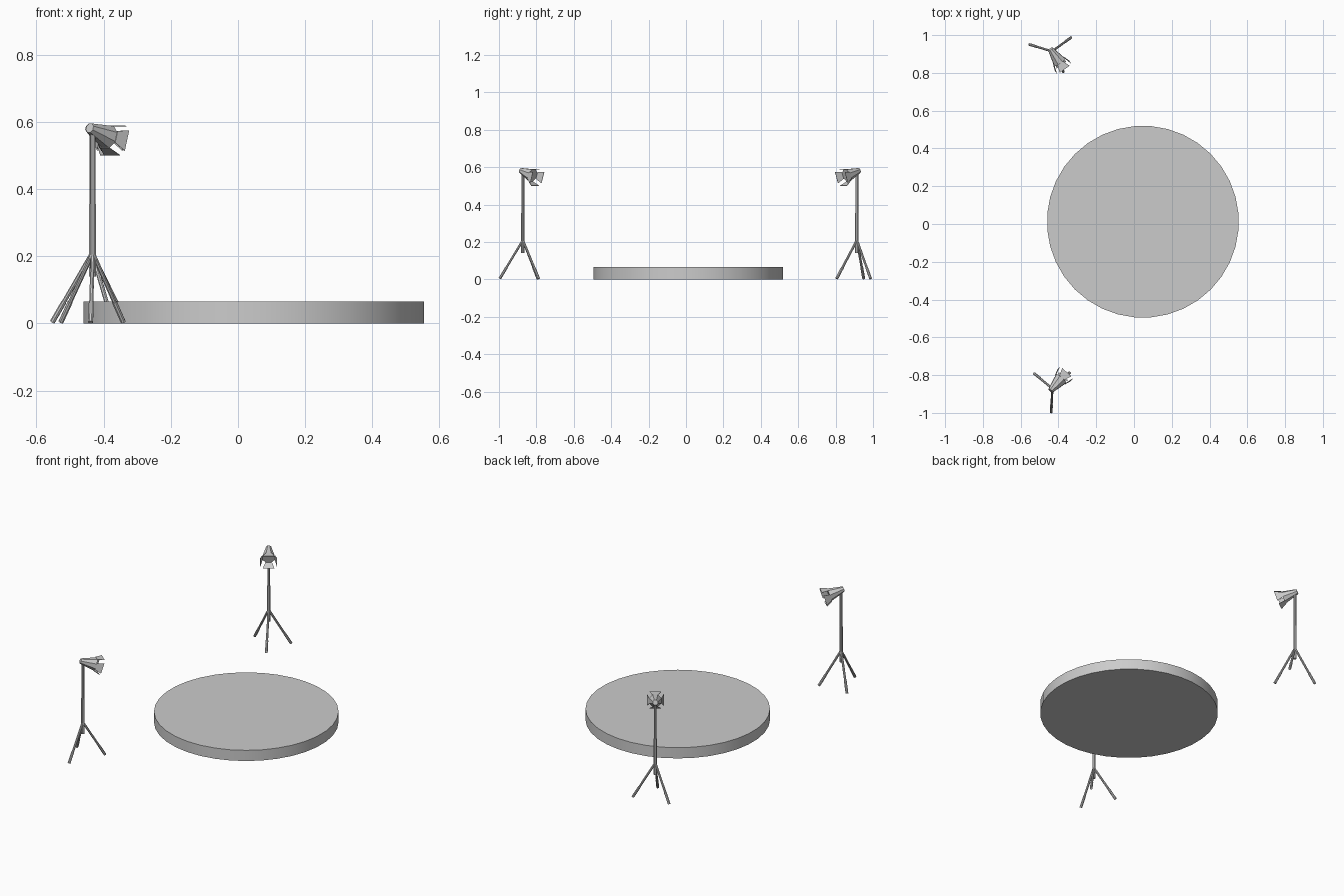
import bpy, bmesh
from math import radians, cos, sin
from mathutils import Vector, Matrix

if "Cube" in bpy.data.objects:
    bpy.data.objects.remove(bpy.data.objects["Cube"])


def add_object(name, bm, matrix=Matrix()):
    bmesh.ops.recalc_face_normals(bm, faces=bm.faces)
    mesh = bpy.data.meshes.new(name)
    bm.to_mesh(mesh)
    bm.free()
    mesh.transform(matrix)
    ob = bpy.data.objects.new(name, mesh)
    bpy.context.collection.objects.link(ob)
    return ob


def tube(bm, a, b, r1, r2, sides):
    """Capped tapered tube from a to b, with a flat side facing up."""
    a, b = Vector(a), Vector(b)
    d = b - a
    m = (Matrix.Translation((a + b) / 2) @ d.to_track_quat('Z', 'Y').to_matrix().to_4x4()
         @ Matrix.Rotation(radians(180 / sides), 4, 'Z'))
    bmesh.ops.create_cone(bm, cap_ends=True, segments=sides, radius1=r1,
                          radius2=r2, depth=d.length, matrix=m)


# Round stage platform
bm = bmesh.new()
tube(bm, (0.047, 0.012, 0), (0.047, 0.012, 0.065), 0.508, 0.508, 36)
stage = add_object("stage_platform", bm)
bpy.context.view_layer.objects.active = stage
stage.select_set(True)
bpy.ops.object.shade_smooth_by_angle(angle=radians(30))


def lamp_stand(label, position, yaw):
    place = Matrix.Translation(position) @ Matrix.Rotation(radians(yaw), 4, 'Z')

    # Telescopic pole with a collar
    bm = bmesh.new()
    tube(bm, (0, 0, 0.14), (0, 0, 0.355), 0.0095, 0.0095, 8)
    tube(bm, (0, 0, 0.35), (0, 0, 0.57), 0.0082, 0.0082, 8)
    add_object(label + "_pole", bm, place)

    # Tripod legs with thicker feet
    for i, angle in enumerate((91, -6, 218)):
        out = Vector((cos(radians(angle)), sin(radians(angle)), 0))
        top = out * 0.004 + Vector((0, 0, 0.203))
        foot = out * 0.124 + Vector((0, 0, 0.004))
        mid = foot.lerp(top, 0.3)
        bm = bmesh.new()
        tube(bm, mid, top, 0.0065, 0.0065, 8)
        tube(bm, foot, mid, 0.0078, 0.0078, 8)
        add_object(f"{label}_leg_{i + 1}", bm, place)

    # Flared lamp housing, pointing along local x and tilted down
    head = place @ Matrix.Translation((-0.003, 0, 0.578)) @ Matrix.Rotation(radians(18), 4, 'Y')
    bm = bmesh.new()
    tube(bm, (-0.012, 0, 0), (0.075, 0, 0), 0.015, 0.037, 8)
    add_object(label + "_housing", bm, head)

    # Four barn door flaps that spread from the rim
    for i, side in enumerate(("top", "left", "bottom", "right")):
        bm = bmesh.new()
        lower = [(0.073, -0.018, 0.034), (0.073, 0.018, 0.034),
                 (0.110, 0.032, 0.045), (0.110, -0.032, 0.045)]
        bottom = bm.faces.new([bm.verts.new(p) for p in lower])
        ext = bmesh.ops.extrude_face_region(bm, geom=[bottom], use_keep_orig=True)
        verts = [v for v in ext["geom"] if isinstance(v, bmesh.types.BMVert)]
        bmesh.ops.translate(bm, verts=verts, vec=(0, 0, 0.0015))
        add_object(f"{label}_{side}_flap", bm, head @ Matrix.Rotation(radians(90 * i), 4, 'X'))


lamp_stand("front_lamp", (-0.432, -0.872, 0), 49)
lamp_stand("back_lamp", (-0.434, 0.914, 0), -55)
